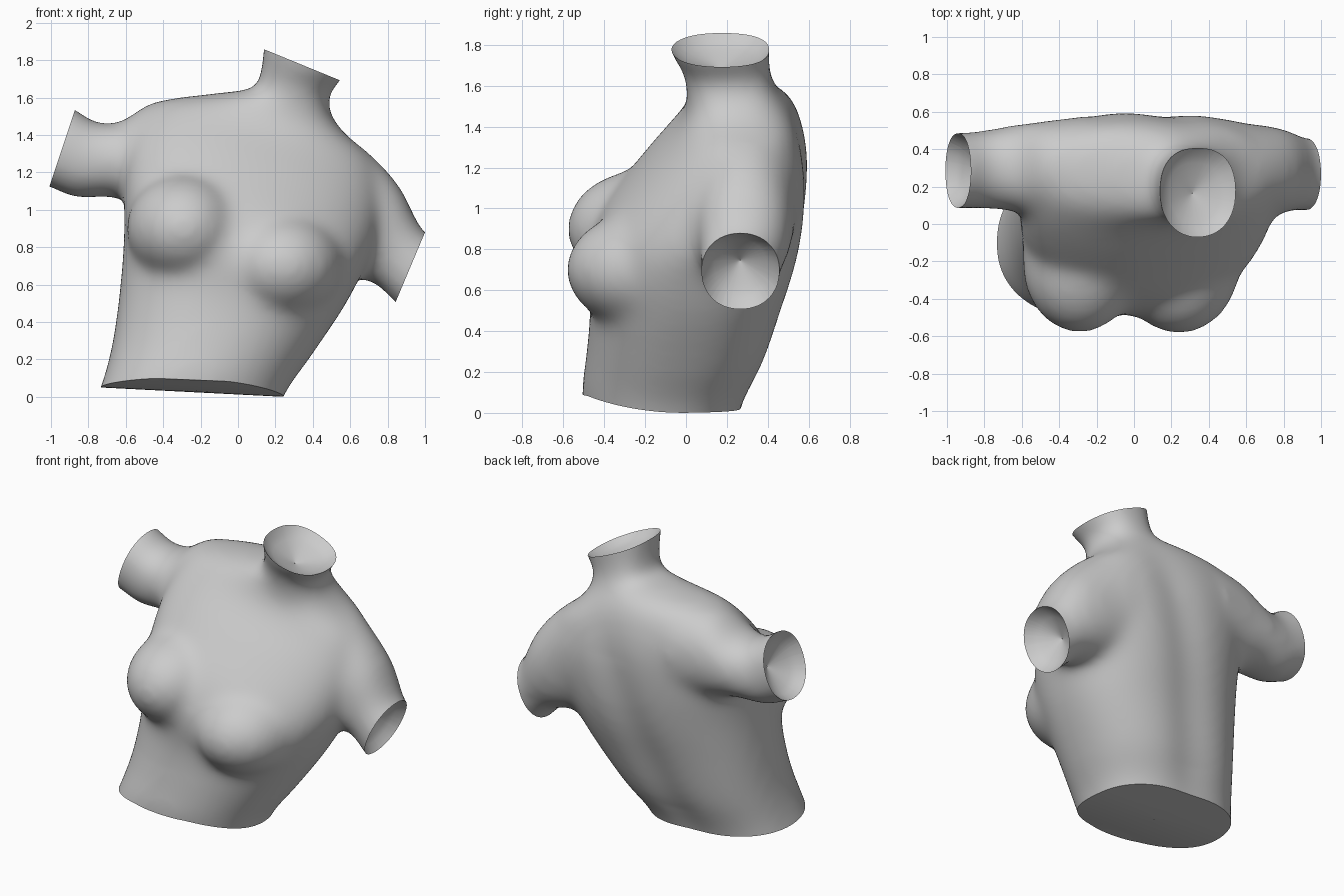
import bpy, bmesh, math
from mathutils import Vector

if "Cube" in bpy.data.objects:
    bpy.data.objects.remove(bpy.data.objects["Cube"])

# Each ring: one edge (x, z), opposite edge (x, z), y front, y back
TORSO = [(-.84, -.22, .14, -.3, -.49, .2), (-.735, .05, .245, .0, -.51, .28),
         (-.67, .3, .38, .2, -.49, .39), (-.63, .6, .55, .45, -.47, .48),
         (-.61, .88, .65, .63, -.49, .55), (-.61, 1.15, .73, .8, -.41, .59),
         (-.57, 1.4, .77, 1.04, -.22, .6), (-.44, 1.57, .73, 1.26, -.05, .56),
         (-.15, 1.62, .57, 1.41, 0, .51), (.08, 1.65, .49, 1.53, 0, .44),
         (.12, 1.73, .49, 1.62, -.02, .41), (.135, 1.86, .55, 1.69, -.08, .41),
         (.16, 2.06, .66, 1.87, -.13, .42)]
LEFT_ARM = [(-.2, 1.6, -.3, 1.0, .04, .58), (-.45, 1.58, -.52, 1.03, .05, .55),
            (-.63, 1.47, -.68, 1.07, .07, .53),
            (-.76, 1.47, -.86, 1.06, .08, .5), (-.87, 1.54, -1.01, 1.12, .08, .49),
            (-1.04, 1.63, -1.24, 1.2, .08, .49)]
RIGHT_ARM = [(.55, 1.42, .35, .75, .04, .57), (.73, 1.28, .45, .69, .04, .54),
             (.87, 1.12, .62, .64, .05, .52), (.94, .98, .74, .6, .07, .49),
             (1.0, .88, .84, .5, .07, .46), (1.17, .76, 1.03, .34, .07, .46)]


def catmull(a, b, c, d, t):
    return [.5 * (2 * q + (r - p) * t + (2 * p - 5 * q + 4 * r - s) * t * t
                  + (3 * q - p - 3 * r + s) * t ** 3) for p, q, r, s in zip(a, b, c, d)]


def loft(bm, rings, front=2.15, back=2.15, n=40, steps=4):
    fine = []
    for i in range(len(rings) - 1):
        quad = [rings[max(0, min(len(rings) - 1, i + k))] for k in (-1, 0, 1, 2)]
        fine += [catmull(*quad, s / steps) for s in range(steps)]
    fine.append(rings[-1])
    loops = []
    for x1, z1, x2, z2, y1, y2 in fine:
        loop = []
        for k in range(n):
            a = 2 * math.pi * k / n
            power = back if math.sin(a) > 0 else front
            c = math.copysign(abs(math.cos(a)) ** (2 / power), math.cos(a)) / 2
            s = math.copysign(abs(math.sin(a)) ** (2 / power), math.sin(a)) / 2
            loop.append(bm.verts.new(((x1 + x2) / 2 + c * (x2 - x1),
                                      (y1 + y2) / 2 + s * (y2 - y1),
                                      (z1 + z2) / 2 + c * (z2 - z1))))
        loops.append(loop)
    for A, B in zip(loops, loops[1:]):
        for k in range(n):
            bm.faces.new((A[k], A[(k + 1) % n], B[(k + 1) % n], B[k]))
    bm.faces.new(loops[0])
    bm.faces.new(loops[-1])


def dish(bm, edges, inward, depth, steps=6):
    """Close a rim with a hollow cap."""
    rim = {v for e in edges for v in e.verts}
    centre = sum((v.co for v in rim), Vector()) / len(rim)
    for i in range(steps):
        geom = bmesh.ops.extrude_edge_only(bm, edges=edges)["geom"]
        verts = [g for g in geom if isinstance(g, bmesh.types.BMVert)]
        new = set(verts)
        edges = [g for g in geom if isinstance(g, bmesh.types.BMEdge)
                 and g.verts[0] in new and g.verts[1] in new]
        flat = 1 - 1 / (steps - i + .05)
        fall = depth * (((i + 1) / steps) ** .6 - (i / steps) ** .6)
        for v in verts:
            level = inward * (v.co - centre).dot(inward)
            v.co = centre + level + (v.co - centre - level) * flat + inward * fall


# Overlapping solids: torso with neck, arms, breasts
bm = bmesh.new()
loft(bm, TORSO, back=2.5)
loft(bm, LEFT_ARM)
loft(bm, RIGHT_ARM)
for centre, size in (((-.29, -.21, .9), (.31, .375, .29)), ((.24, -.21, .7), (.33, .38, .285))):
    ball = bmesh.ops.create_uvsphere(bm, u_segments=32, v_segments=20, radius=1)["verts"]
    bmesh.ops.scale(bm, vec=size, verts=ball)
    bmesh.ops.translate(bm, vec=centre, verts=ball)
bmesh.ops.recalc_face_normals(bm, faces=bm.faces)
mesh = bpy.data.meshes.new("torso")
bm.to_mesh(mesh)
bm.free()
torso = bpy.data.objects.new("torso", mesh)
bpy.context.collection.objects.link(torso)
bpy.context.view_layer.objects.active = torso
torso.select_set(True)

# Fuse into one skin and soften the joins
fuse = torso.modifiers.new("fuse", "REMESH")
fuse.mode = "VOXEL"
fuse.voxel_size = .025
soft = torso.modifiers.new("soften", "SMOOTH")
soft.factor = .5
soft.iterations = 40
for name in ("fuse", "soften"):
    bpy.ops.object.modifier_apply(modifier=name)

# Cut the waist, neck and arms, then close them with hollow caps
bm = bmesh.new()
bm.from_mesh(torso.data)
for ring, inside, depth in ((TORSO[1], TORSO[3], 0), (TORSO[-2], TORSO[-4], .1),
                            (LEFT_ARM[-2], LEFT_ARM[0], .14),
                            (RIGHT_ARM[-2], RIGHT_ARM[0], .14)):
    x1, z1, x2, z2 = ring[:4]
    mid = Vector(((x1 + x2) / 2, 0, (z1 + z2) / 2))
    normal = Vector((z2 - z1, 0, x1 - x2)).normalized()
    core = Vector(((inside[0] + inside[2]) / 2, 0, (inside[1] + inside[3]) / 2))
    if normal.dot(core - mid) > 0:
        normal.negate()
    cut = bmesh.ops.bisect_plane(bm, geom=bm.verts[:] + bm.edges[:] + bm.faces[:],
                                 plane_co=mid, plane_no=normal, clear_outer=True)
    rim = [g for g in cut["geom_cut"] if isinstance(g, bmesh.types.BMEdge)]
    dish(bm, rim, -normal, depth)
bmesh.ops.recalc_face_normals(bm, faces=bm.faces)

# Spine groove and arched front hem
for v in bm.verts:
    x, y, z = v.co
    if y > .2 and z < 1.6:
        d = x - (-.22 + .33 * z)
        fade = min(1, (y - .2) / .15) * min(1, (1.6 - z) / .4)
        v.co.y -= .025 * math.exp(-(d / .16) ** 2) * fade
    if z < .4 and y < 0:
        v.co.z += .07 * min(1, -y / .48) ** 2 * (1 - max(z, 0) / .4)
bm.to_mesh(torso.data)
bm.free()
bpy.ops.object.shade_smooth_by_angle(angle=math.radians(40))
